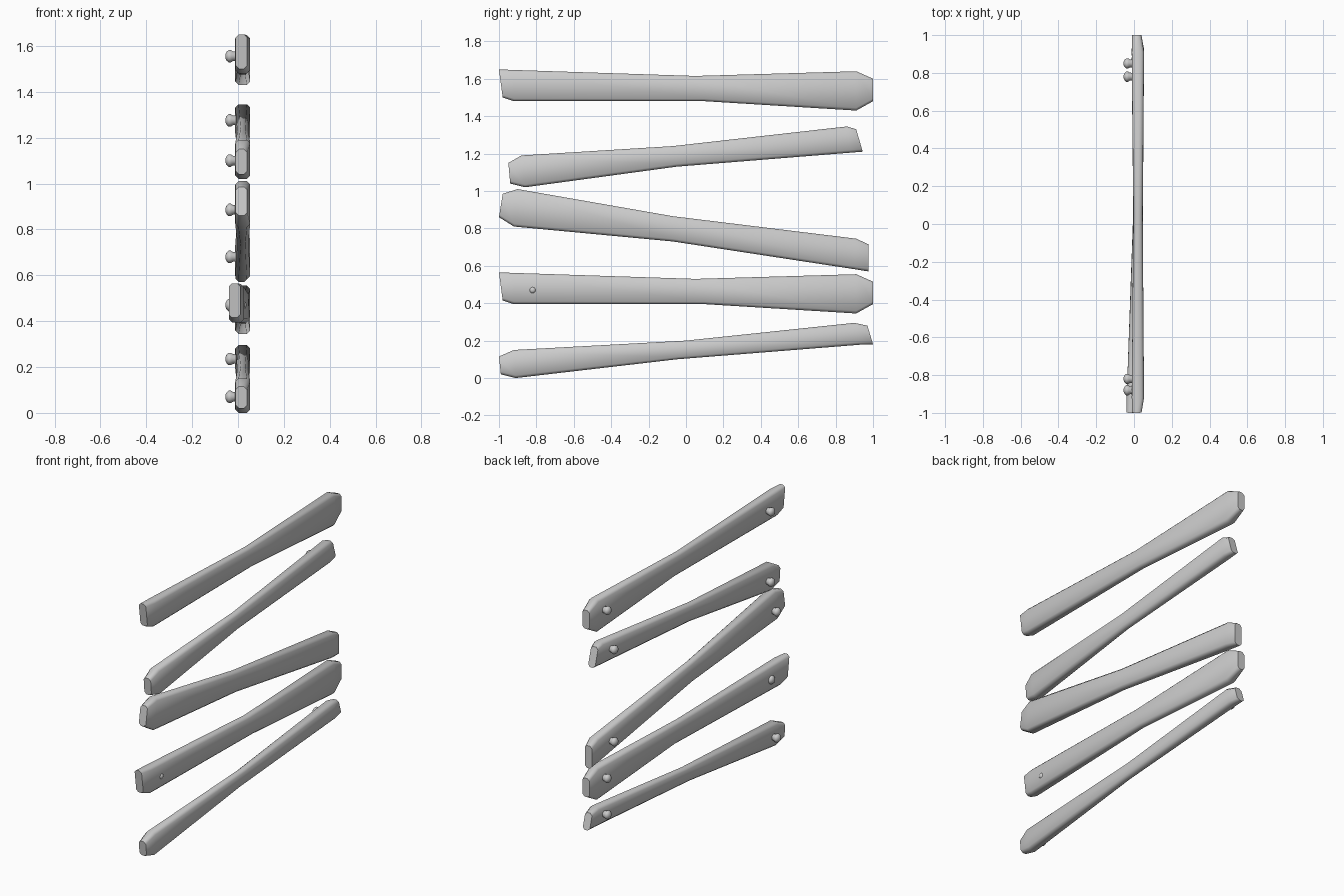
import bpy, bmesh, math

if "Cube" in bpy.data.objects:
    bpy.data.objects.remove(bpy.data.objects["Cube"])

# Back and front x at each station: tip, shoulder, middle, shoulder, tip
DEPTH = [(-0.010, 0.040), (-0.012, 0.053), (-0.003, 0.046), (-0.012, 0.053), (-0.010, 0.040)]
CHAMFER = 0.014


def finish(name, bm):
    bmesh.ops.recalc_face_normals(bm, faces=bm.faces)
    me = bpy.data.meshes.new(name)
    bm.to_mesh(me)
    bm.free()
    ob = bpy.data.objects.new(name, me)
    bpy.context.collection.objects.link(ob)
    bpy.ops.object.select_all(action='DESELECT')
    ob.select_set(True)
    bpy.context.view_layer.objects.active = ob
    bpy.ops.object.shade_smooth_by_angle(angle=math.radians(55))
    return ob


def skin(bm, rings):
    n = len(rings[0])
    for a, b in zip(rings, rings[1:]):
        for i in range(n):
            bm.faces.new((a[i], a[(i + 1) % n], b[(i + 1) % n], b[i]))
    bm.faces.new(rings[0])
    bm.faces.new(rings[-1])


def plank(name, stations, dz=0, shift=(0, 0, 0, 0, 0)):
    """Loft a chamfered section through (top y, top z, bottom y, bottom z) stations."""
    bm = bmesh.new()
    rings = []
    for (yt, zt, yb, zb), (x0, x1), s in zip(stations, DEPTH, shift):
        h = math.hypot(yt - yb, zt - zb)
        c, t = CHAMFER, CHAMFER / h
        section = [(x0, 1 - t), (x0 + c, 1), (x1 - c, 1), (x1, 1 - t),
                   (x1, t), (x1 - c, 0), (x0 + c, 0), (x0, t)]
        rings.append([bm.verts.new((x + s, yb + (yt - yb) * k, zb + (zt - zb) * k + dz))
                      for x, k in section])
    skin(bm, rings)
    return finish(name, bm)


def nail(name, y, z):
    """Domed head on a short shank that runs into the plank."""
    profile = [(-0.055, 0.008), (-0.050, 0.019), (-0.041, 0.027), (-0.031, 0.027),
               (-0.022, 0.021), (0.022, 0.019), (0.032, 0.014), (0.036, 0.006)]
    bm = bmesh.new()
    skin(bm, [[bm.verts.new((x, y + r * math.cos(a * math.pi / 6), z + r * math.sin(a * math.pi / 6)))
               for a in range(12)] for x, r in profile])
    return finish(name, bm)


# Planks
wide = [(-1, 1.65, -0.98, 1.50), (-0.92, 1.647, -0.92, 1.48), (0.05, 1.615, 0.10, 1.48),
        (0.91, 1.64, 0.91, 1.43), (1.0, 1.60, 1.0, 1.48)]
rising = [(-0.95, 1.15, -0.94, 1.04), (-0.88, 1.19, -0.86, 1.02), (-0.07, 1.24, -0.05, 1.13),
          (0.86, 1.345, 0.88, 1.205), (0.91, 1.33, 0.945, 1.21)]
falling = [(-0.98, 0.985, -1.0, 0.86), (-0.90, 1.01, -0.92, 0.81), (-0.07, 0.865, -0.07, 0.73),
           (0.91, 0.745, 0.90, 0.582), (0.975, 0.715, 0.975, 0.57)]
bottom = [(-1, 0.115, -0.99, 0.02), (-0.92, 0.15, -0.91, 0.0), (0.0, 0.20, -0.05, 0.10),
          (0.90, 0.295, 0.93, 0.178), (0.97, 0.28, 1.0, 0.18)]
plank("top_plank", wide)
plank("upper_rising_plank", rising)
plank("falling_plank", falling)
plank("bent_plank", wide, dz=-1.085, shift=(-0.03, -0.027, 0, 0, 0))
plank("bottom_plank", bottom)

# Nails on the back, two per plank
nails = [(-0.82, 1.555), (0.85, 1.555), (-0.82, 1.10), (0.78, 1.275), (-0.88, 0.885),
         (0.78, 0.68), (-0.82, 0.47), (0.85, 0.47), (-0.88, 0.07), (0.85, 0.235)]
for i, (y, z) in enumerate(nails):
    nail(f"nail_{i + 1}", y, z)
